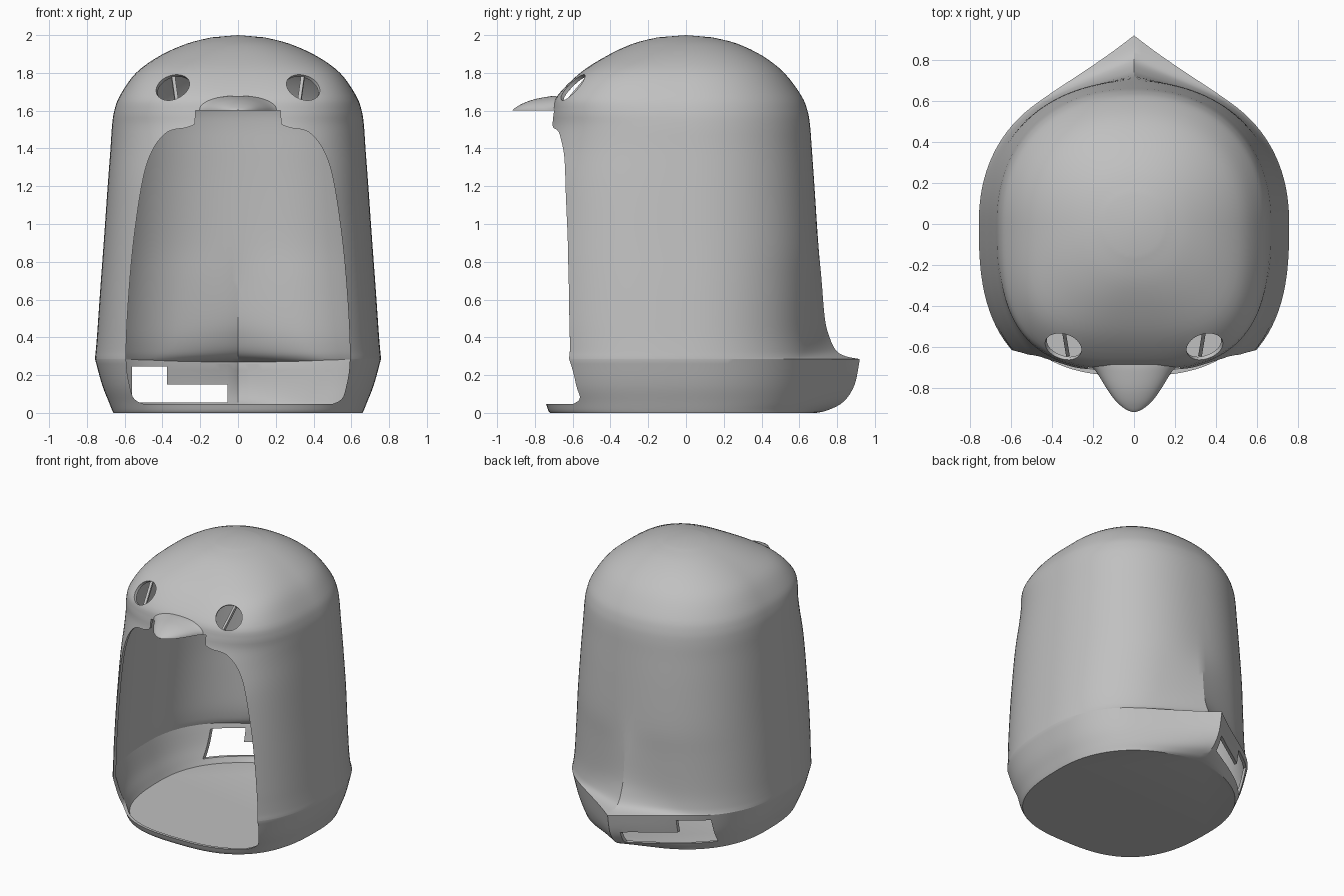
import bpy, bmesh, math
from mathutils import Vector

if "Cube" in bpy.data.objects:
    bpy.data.objects.remove(bpy.data.objects["Cube"], do_unlink=True)

plastic = bpy.data.materials.new("plain_grey")
plastic.use_nodes = True
plastic.diffuse_color = (0.53, 0.53, 0.53, 1)
plastic.node_tree.nodes["Principled BSDF"].inputs["Base Color"].default_value = (0.53, 0.53, 0.53, 1)


def spline(points, steps):
    """Smooth curve through points of any dimension."""
    pts = [points[0]] + list(points) + [points[-1]]
    out = []
    for a, b, c, d in zip(pts, pts[1:], pts[2:], pts[3:]):
        for k in range(steps):
            t = k / steps
            out.append([(2*q + (r - p)*t + (2*p - 5*q + 4*r - s)*t*t
                         + (3*q - p - 3*r + s)*t**3) / 2
                        for p, q, r, s in zip(a, b, c, d)])
    return out + [list(points[-1])]


def make(name, bm):
    bmesh.ops.recalc_face_normals(bm, faces=bm.faces)
    mesh = bpy.data.meshes.new(name)
    bm.to_mesh(mesh)
    bm.free()
    obj = bpy.data.objects.new(name, mesh)
    bpy.context.collection.objects.link(obj)
    mesh.materials.append(plastic)
    return obj


def skin(bm, rings):
    n = len(rings[0])
    for low, high in zip(rings, rings[1:]):
        for i in range(n):
            j = (i + 1) % n
            bm.faces.new((low[i], low[j], high[j], high[i]))


def prism(name, outline, y0, y1):
    """Extrude an x-z outline along y."""
    bm = bmesh.new()
    rings = [[bm.verts.new((x, y, z)) for x, z in outline] for y in (y0, y1)]
    skin(bm, rings)
    bm.faces.new(rings[0])
    bm.faces.new(rings[1])
    return make(name, bm)


def activate(obj):
    bpy.ops.object.select_all(action='DESELECT')
    obj.select_set(True)
    bpy.context.view_layer.objects.active = obj


def smooth(obj, degrees):
    activate(obj)
    bpy.ops.object.shade_smooth_by_angle(angle=math.radians(degrees))


# Body cross-sections:
# height, half width, front, back, tail length, tail half width, front squareness
SKIRT = [(0, .66, .72, .66, .03, .5, 2.7), (.015, .667, .73, .663, .09, .5, 2.7),
         (.06, .685, .745, .68, .155, .5, 2.7), (.15, .72, .78, .70, .193, .5, 2.7),
         (.285, .757, .81, .72, .2, .5, 2.7)]
TORSO = [(.285, .757, .81, .72, .2, .5, 2.7), (.30, .756, .81, .71, .135, .45, 2.7),
         (.33, .753, .81, .70, .095, .4, 2.7), (.4, .747, .815, .69, .07, .35, 2.7),
         (.5, .74, .82, .687, .048, .32, 2.7), (.7, .726, .82, .69, .028, .3, 2.7),
         (.9, .711, .815, .695, .005, .3, 2.7), (1.2, .69, .793, .68, 0, .3, 2.7),
         (1.4, .675, .755, .666, 0, .3, 2.7), (1.52, .667, .722, .657, 0, .3, 2.8),
         (1.6, .655, .708, .643, 0, .3, 3), (1.68, .625, .68, .61, 0, .3, 3.2),
         (1.8, .54, .56, .52, 0, .3, 3.4), (1.89, .415, .42, .405, 0, .3, 2.8),
         (1.955, .27, .28, .27, 0, .3, 2.3), (1.988, .14, .15, .14, 0, .3, 2)]
SEGMENTS = 128


def section(bm, z, w, front, back, tail, spread, square):
    ring = []
    for i in range(SEGMENTS):
        a = 2 * math.pi * i / SEGMENTS
        c, s = math.cos(a), math.sin(a)
        depth, n = (back, 2.2) if s >= 0 else (front, square)
        r = (abs(c / w)**n + abs(s / depth)**n) ** (-1 / n)
        x, y = r * c, r * s
        if s > 0:
            y += tail * max(0, 1 - abs(x) / spread)**2
        ring.append(bm.verts.new((x, y, z)))
    return ring


bm = bmesh.new()
rows = spline(SKIRT, 4)[:-1] + spline(TORSO, 4)
rings = [section(bm, *row) for row in rows]
skin(bm, rings)
bm.faces.new(rings[0])
top = bm.verts.new((0, 0, 2))
for i in range(SEGMENTS):
    bm.faces.new((rings[-1][i], rings[-1][(i + 1) % SEGMENTS], top))
body = make("body_shell", bm)
wall = body.modifiers.new("wall", 'SOLIDIFY')
wall.thickness = .02
wall.offset = -1

# Front doorway
side = spline([(.227, 1.54), (.235, 1.525), (.275, 1.51), (.39, 1.475), (.485, 1.31),
               (.545, .97), (.58, .6), (.592, .28), (.568, .12), (.545, .07), (.5, .047)], 6)
side = [(.225, 1.6)] + side
cutters = [prism("doorway_cutter", side + [(-x, z) for x, z in reversed(side)], -1.2, -.3)]

# Stepped slot in the back wall
slot = [(-.56, .056), (-.055, .056), (-.055, .15), (-.375, .15), (-.375, .245), (-.56, .245)]
cutters.append(prism("slot_cutter", slot, .2, 1.2))

# Eye holes, each crossed by a thin bar set behind the surface
for name, sx in (("left", 1), ("right", -1)):
    centre = Vector((.348 * sx, -.603, 1.727))
    normal = Vector((.42 * sx, -.72, .55)).normalized()
    bm = bmesh.new()
    bmesh.ops.create_cone(bm, cap_ends=True, segments=48, radius1=.09, radius2=.09, depth=.3)
    hole = make(name + "_eye_cutter", bm)
    hole.location = centre
    hole.rotation_euler = normal.to_track_quat('Z', 'Y').to_euler()
    cutters.append(hole)

    bm = bmesh.new()
    bmesh.ops.create_cube(bm, size=1)
    bmesh.ops.scale(bm, verts=bm.verts, vec=(.018, .018, .19))
    bar = make(name + "_eye_bar", bm)
    bar.location = centre - normal * .035
    bar.rotation_euler = Vector((.02 * sx, .12, .142)).to_track_quat('Z', 'Y').to_euler()

for cutter in cutters:
    cut = body.modifiers.new(cutter.name, 'BOOLEAN')
    cut.operation = 'DIFFERENCE'
    cut.solver = 'EXACT'
    cut.object = cutter
    cutter.hide_render = True

activate(body)
for name in [m.name for m in body.modifiers]:
    bpy.ops.object.modifier_apply(modifier=name)
for cutter in cutters:
    bpy.data.objects.remove(cutter, do_unlink=True)
smooth(body, 21)

# Beak: half-round sections with a flat underside, tapering to a tip
bm = bmesh.new()
beak_rows = spline([(-.685, .222, .079), (-.72, .185, .076), (-.8, .135, .061),
                    (-.86, .092, .04), (-.9, .047, .018), (-.918, .008, .003)], 4)
rings = []
for y, w, h in beak_rows:
    arc = [math.pi * k / 24 for k in range(25)]
    rings.append([bm.verts.new((w * math.cos(a), y, 1.6 + h * math.sin(a))) for a in arc])
skin(bm, rings)
bm.faces.new(rings[0])
bm.faces.new(rings[-1])
smooth(make("beak", bm), 35)
